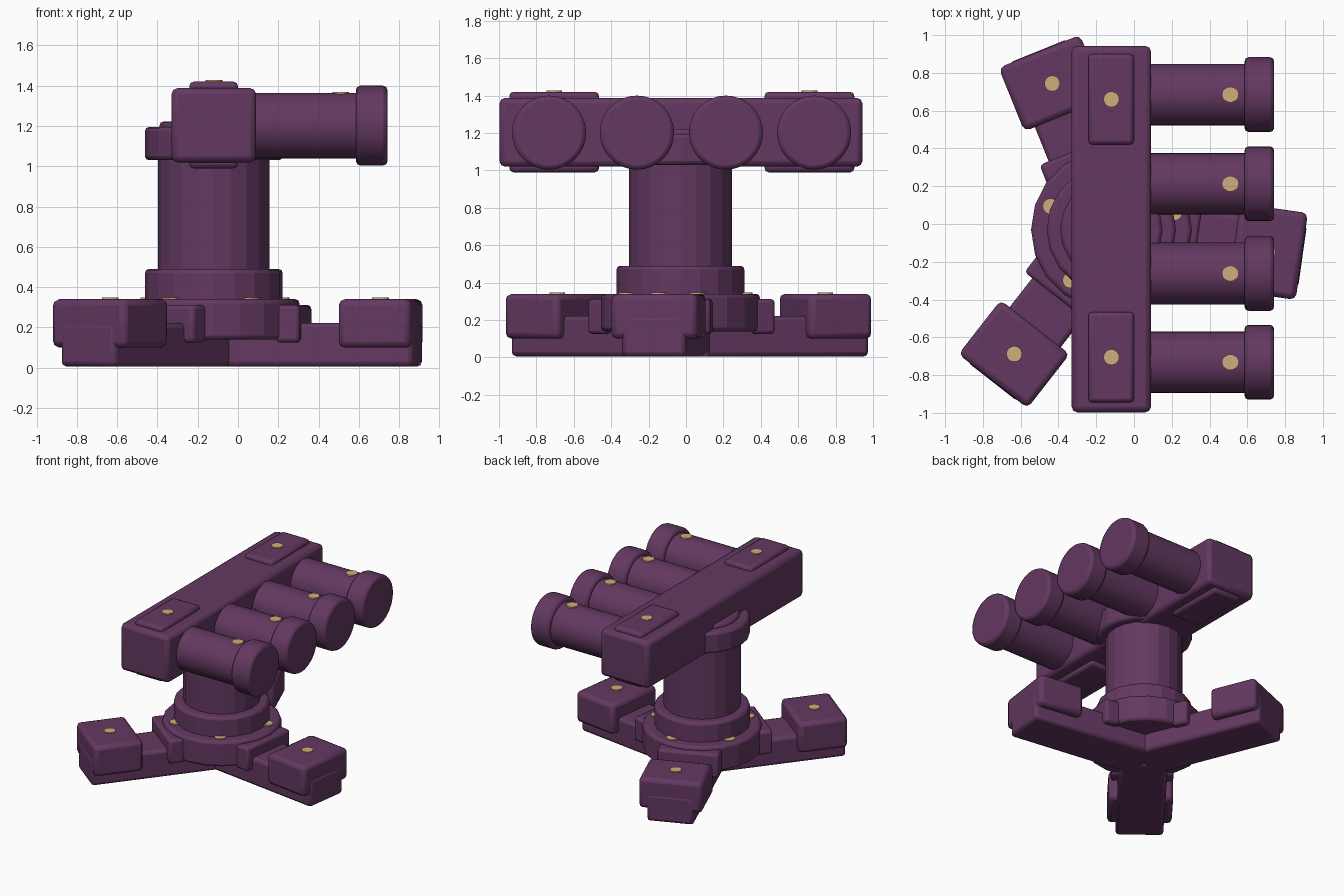
import bpy, math
from math import radians, cos, sin
from mathutils import Matrix, Vector

if "Cube" in bpy.data.objects:
    bpy.data.objects.remove(bpy.data.objects["Cube"])

AX, AY = -0.12, -0.03          # column axis
LEG_ANGLES = (112, 232, 352)


def material(name, rgb):
    m = bpy.data.materials.new(name)
    m.diffuse_color = (*rgb, 1)
    m.use_nodes = True
    m.node_tree.nodes["Principled BSDF"].inputs["Base Color"].default_value = m.diffuse_color
    return m


PURPLE = material("plum paint", (0.125, 0.040, 0.120))
GOLD = material("brass stud", (0.62, 0.42, 0.20))


def finish(ob, name, mat, bevel):
    ob.name = name
    ob.data.materials.append(mat)
    if bevel:
        b = ob.modifiers.new("rounded edges", 'BEVEL')
        b.width, b.segments = bevel, 2
        b.limit_method, b.angle_limit = 'ANGLE', radians(40)
    bpy.ops.object.shade_smooth_by_angle(angle=radians(15))
    return ob


def box(name, lo, hi, bevel=0.025, turn=None):
    """Box between two corners; with turn, x runs outward from the column."""
    bpy.ops.mesh.primitive_cube_add(size=1)
    ob = bpy.context.object
    lo, hi = Vector(lo), Vector(hi)
    size, mid = hi - lo, (hi + lo) / 2
    ob.data.transform(Matrix.Translation(mid) @ Matrix.Diagonal((*size, 1)))
    if turn is not None:
        ob.location = (AX, AY, 0)
        ob.rotation_euler = (0, 0, radians(turn))
    return finish(ob, name, PURPLE, bevel)


def drum(name, r, z0, z1, x=AX, y=AY, sides=20, bevel=0.02, mat=PURPLE):
    bpy.ops.mesh.primitive_cylinder_add(vertices=sides, radius=r, depth=z1 - z0,
                                        location=(x, y, (z0 + z1) / 2))
    return finish(bpy.context.object, name, mat, bevel)


def tube(name, r, x0, x1, y, z, bevel):
    bpy.ops.mesh.primitive_cylinder_add(vertices=32, radius=r, depth=x1 - x0,
                                        location=((x0 + x1) / 2, y, z),
                                        rotation=(0, radians(90), 0))
    return finish(bpy.context.object, name, PURPLE, bevel)


def stud(x, y, z):
    drum("stud", 0.042, z - 0.02, z + 0.008, x, y, 16, 0, GOLD)


# Three legs with feet and clamps
for a in LEG_ANGLES:
    box("leg", (0, -0.172, 0.005), (1.022, 0.172, 0.222), 0.025, a)
    box("foot", (0.655, -0.232, 0.10), (1.018, 0.232, 0.34), 0.03, a)
    box("leg_clamp", (0.34, -0.224, 0.125), (0.46, 0.224, 0.312), 0.02, a)
    stud(AX + 0.835 * cos(radians(a)), AY + 0.835 * sin(radians(a)), 0.34)

# Base disc, column and collars
drum("base_disc", 0.425, 0.14, 0.34)
drum("lower_collar", 0.342, 0.32, 0.49)
drum("column", 0.276, 0.45, 1.08, bevel=0)
drum("upper_collar", 0.342, 1.03, 1.195)
drum("column_cap", 0.27, 1.15, 1.222)

# Studs around the base disc
for i in range(5):
    t = radians(15 + 72 * i)
    stud(AX + 0.345 * cos(t), AY + 0.345 * sin(t), 0.34)

# Cross beam with plates near both ends
box("cross_beam", (-0.33, -0.997, 1.02), (0.09, 0.943, 1.388), 0.03)
for y0, y1 in ((0.42, 0.90), (-0.945, -0.465)):
    box("beam_plate", (-0.242, y0, 0.99), (0.0, y1, 1.42), 0.022)
    stud(AX, (y0 + y1) / 2, 1.42)

# Four barrels with end caps
for y in (0.685, 0.213, -0.262, -0.732):
    tube("barrel", 0.163, 0.05, 0.62, y, 1.202, 0)
    tube("barrel_cap", 0.198, 0.585, 0.742, y, 1.202, 0.022)
    stud(0.51, y, 1.362)
